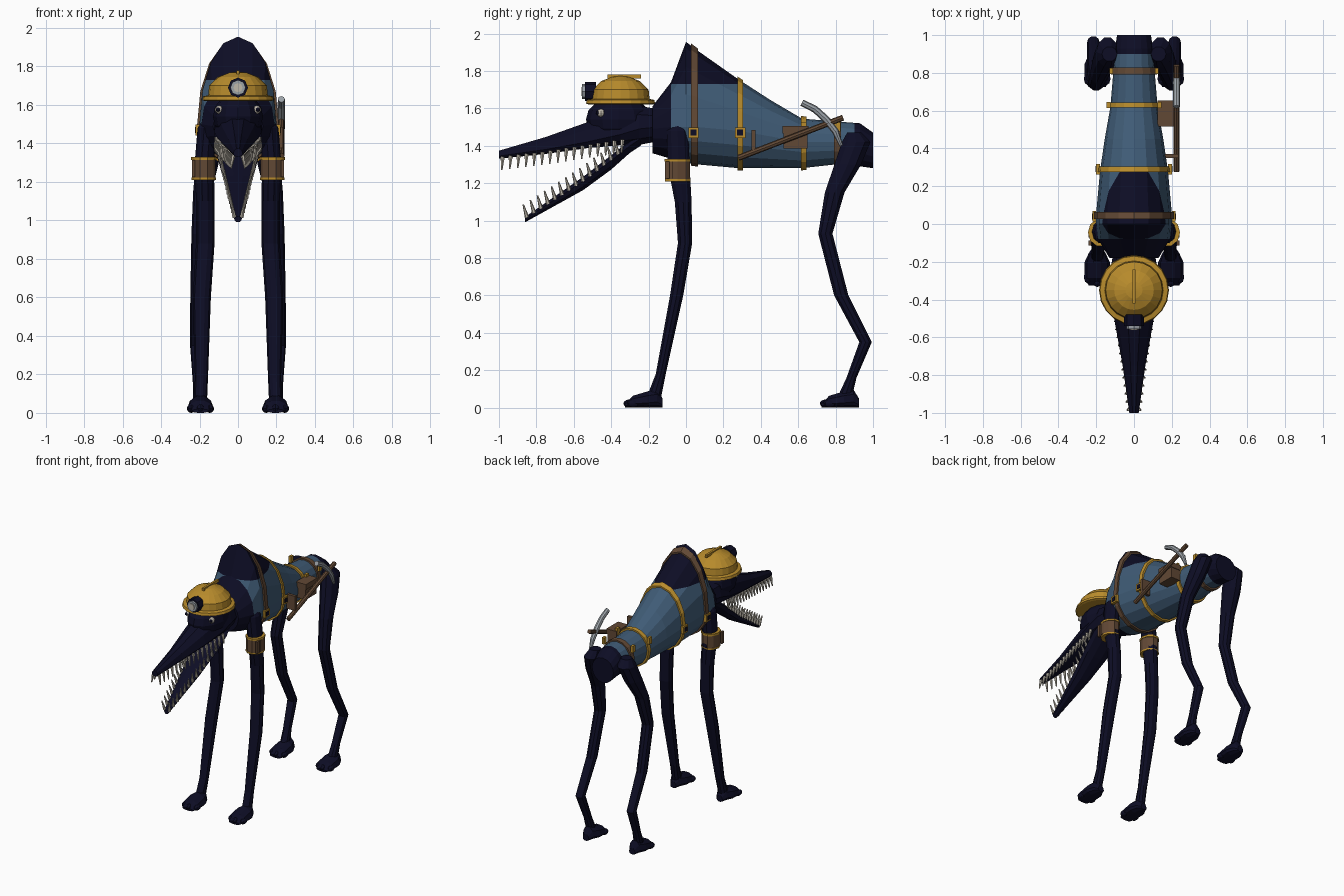
import bpy, bmesh
from math import sin, cos, pi
from mathutils import Vector

if "Cube" in bpy.data.objects:
    bpy.data.objects.remove(bpy.data.objects["Cube"], do_unlink=True)


def material(name, rgb):
    m = bpy.data.materials.new(name)
    m.use_nodes = True
    m.diffuse_color = (*rgb, 1)
    m.node_tree.nodes["Principled BSDF"].inputs["Base Color"].default_value = (*rgb, 1)
    return m


NAVY = material("dark navy hide", (0.004, 0.004, 0.018))
BLUE = material("slate blue vest", (0.05, 0.105, 0.18))
YELLOW = material("mustard yellow", (0.48, 0.26, 0.025))
BROWN = material("leather brown", (0.12, 0.065, 0.035))
STEEL = material("steel grey", (0.33, 0.36, 0.39))
BONE = material("bone white", (0.52, 0.48, 0.41))


def finish(name, bm, *mats):
    bmesh.ops.recalc_face_normals(bm, faces=bm.faces)
    mesh = bpy.data.meshes.new(name)
    bm.to_mesh(mesh)
    bm.free()
    for m in mats:
        mesh.materials.append(m)
    ob = bpy.data.objects.new(name, mesh)
    bpy.context.collection.objects.link(ob)
    return ob


def loft(rings, bm=None):
    """Skin a list of equal-sized rings and cap both ends."""
    bm = bm or bmesh.new()
    loops = [[bm.verts.new(p) for p in ring] for ring in rings]
    n = len(loops[0])
    for a, b in zip(loops, loops[1:]):
        for i in range(n):
            j = (i + 1) % n
            bm.faces.new((a[i], a[j], b[j], b[i]))
    bm.faces.new(loops[0])
    bm.faces.new(loops[-1])
    return bm


def y_ring(y, low, high, mid, half, x=0, n=16, grow=0):
    """Egg-shaped upright section, widest at height mid."""
    pts = []
    for i in range(n):
        a = 2 * pi * i / n
        tall = (high - mid if sin(a) > 0 else mid - low) + grow
        pts.append(Vector((x + (half + grow) * cos(a), y, mid + tall * sin(a))))
    return pts


def z_loft(name, stations, mat, n=10):
    rings = [[Vector((x + rx * cos(2 * pi * i / n), y + ry * sin(2 * pi * i / n), z))
              for i in range(n)] for x, y, z, rx, ry in stations]
    return finish(name, loft(rings), mat)


def add_beam(bm, a, b, r1, r2, n):
    a, b = Vector(a), Vector(b)
    turn = (b - a).to_track_quat('Z', 'Y')
    spokes = [turn @ Vector((cos(2 * pi * i / n), sin(2 * pi * i / n), 0)) for i in range(n)]
    loft([[a + s * r1 for s in spokes], [b + s * r2 for s in spokes]], bm)


def beam(name, a, b, r, mat, n=8, r2=None):
    bm = bmesh.new()
    add_beam(bm, a, b, r, r if r2 is None else r2, n)
    return finish(name, bm, mat)


def box(name, loc, size, mat):
    bm = bmesh.new()
    bmesh.ops.create_cube(bm, size=1)
    bmesh.ops.scale(bm, vec=size, verts=bm.verts)
    bmesh.ops.translate(bm, vec=loc, verts=bm.verts)
    return finish(name, bm, mat)


def ball(name, loc, size, mat, u=12, v=8):
    bm = bmesh.new()
    bmesh.ops.create_uvsphere(bm, u_segments=u, v_segments=v, radius=1)
    bmesh.ops.scale(bm, vec=size, verts=bm.verts)
    bmesh.ops.translate(bm, vec=loc, verts=bm.verts)
    return finish(name, bm, mat)


def blend(stations, y):
    """Interpolate a station list at y."""
    for p, q in zip(stations, stations[1:]):
        if p[0] <= y <= q[0]:
            t = (y - p[0]) / (q[0] - p[0])
            return [u + (v - u) * t for u, v in zip(p, q)]


# Torso with pointed hump; the vest is coloured by region
TORSO = [(-.18, 1.36, 1.61, 1.49, .13), (-.08, 1.33, 1.74, 1.5, .19), (0, 1.31, 1.955, 1.5, .2),
         (.06, 1.3, 1.91, 1.5, .2), (.28, 1.28, 1.755, 1.48, .18), (.45, 1.28, 1.645, 1.45, .155),
         (.62, 1.28, 1.545, 1.42, .125), (.8, 1.3, 1.53, 1.42, .11), (.93, 1.29, 1.52, 1.41, .1),
         (1, 1.28, 1.47, 1.38, .09)]
bm = loft([y_ring(*s) for s in TORSO])
for co, no in (((0, 0, 1.73), (0, 0, 1)), ((0, .9, 0), (0, 1, 0))):
    bmesh.ops.bisect_plane(bm, geom=bm.verts[:] + bm.edges[:] + bm.faces[:], plane_co=co, plane_no=no)
for f in bm.faces:
    c = f.calc_center_median()
    f.material_index = int(-.08 < c.y < .9 and (c.z < 1.73 or c.y > .28))
finish("torso", bm, NAVY, BLUE)

# Straps round the torso, with buckles on the front two
for label, y, half, mat in (("chest_strap", .045, .018, BROWN), ("belly_strap", .29, .014, YELLOW),
                            ("waist_strap", .63, .014, YELLOW), ("hip_strap", .81, .018, BROWN)):
    rings = [y_ring(*blend(TORSO, y + d), grow=.012) for d in (-half, half)]
    finish(label, loft(rings), mat)
for s, side in ((1, "left"), (-1, "right")):
    for y, x in ((.04, .21), (.29, .19)):
        box(f"{side}_buckle", (s * x, y, 1.47), (.02, .055, .055), YELLOW)
        box(f"{side}_buckle_hole", (s * (x + .009), y, 1.47), (.008, .032, .032), NAVY)
    for y, x in ((.63, .135), (.81, .12)):
        box(f"{side}_clasp", (s * x, y, 1.5), (.02, .03, .05), YELLOW)

# Head and jaws
ball("skull", (0, -.36, 1.54), (.13, .175, .125), NAVY)
UPPER = [(-1, 1.33, 1.375, 1.345, .025), (-.75, 1.355, 1.45, 1.38, .06), (-.53, 1.385, 1.53, 1.42, .1),
         (-.35, 1.4, 1.6, 1.46, .125), (-.25, 1.4, 1.62, 1.49, .125), (-.15, 1.42, 1.6, 1.5, .11)]
LOWER = [(-.86, .99, 1.02, 1.01, .02), (-.55, 1.16, 1.235, 1.21, .075), (-.4, 1.27, 1.35, 1.32, .105),
         (-.3, 1.36, 1.43, 1.4, .115), (-.24, 1.4, 1.48, 1.44, .1)]
for name, stations in (("upper_jaw", UPPER), ("lower_jaw", LOWER)):
    finish(name, loft([y_ring(*s, n=10) for s in stations]), NAVY)

# Teeth follow each jaw edge
for name, stations, first, last, count, drop in (("upper_teeth", UPPER, -.98, -.34, 16, -.06),
                                                 ("lower_teeth", LOWER, -.85, -.36, 14, .06)):
    bm = bmesh.new()
    for i in range(count):
        y = first + (last - first) * i / (count - 1)
        _, low, high, mid, half = blend(stations, y)
        for s in (1, -1):
            root = Vector((s * half * .88, y, (low + mid) / 2 if drop < 0 else mid))
            lean = -.005 if drop < 0 else -.02
            add_beam(bm, root, root + Vector((s * .012, lean, drop * 1.15)), .012, .004, 6)
    finish(name, bm, BONE)

# Eyes
for s, side in ((1, "left"), (-1, "right")):
    ball(f"{side}_eye", (s * .098, -.455, 1.575), (.022, .022, .022), BONE, 8, 6)
    ball(f"{side}_pupil", (s * .103, -.47, 1.576), (.012, .012, .012), NAVY, 8, 6)

# Hard hat with ridge and lamp
HAT = [(1.62, .17), (1.625, .185), (1.645, .18), (1.65, .155), (1.7, .15),
       (1.745, .105), (1.768, .045), (1.772, .01)]
z_loft("hard_hat", [(0, -.35, z, r, r) for z, r in HAT], YELLOW, 20)
box("hat_ridge", (0, -.33, 1.77), (.016, .18, .02), YELLOW)
beam("lamp_body", (0, -.48, 1.69), (0, -.54, 1.69), .052, NAVY)
beam("lamp_rim", (0, -.53, 1.69), (0, -.555, 1.69), .04, STEEL)
beam("lamp_lens", (0, -.55, 1.69), (0, -.56, 1.69), .024, BONE)

# Legs, paws and arm cuffs
FRONT = [(.15, -.04, 1.53, .03, .03), (.16, -.045, 1.48, .05, .06), (.175, -.04, 1.3, .05, .062),
         (.17, -.015, 1.1, .048, .047), (.17, -.005, .88, .048, .04), (.188, -.05, .6, .047, .037),
         (.19, -.135, .18, .034, .028), (.195, -.17, .06, .034, .04)]
REAR = [(.13, .9, 1.47, .04, .04), (.14, .91, 1.42, .06, .08), (.16, .865, 1.3, .06, .075),
        (.185, .795, 1.15, .048, .055), (.2, .745, .93, .042, .04), (.21, .83, .6, .038, .04),
        (.215, .96, .35, .034, .035), (.205, .885, .16, .03, .028), (.2, .85, .06, .034, .04)]
PAW = [(-.1, 0, .02, .01, .045), (-.06, 0, .065, .02, .068), (.02, 0, .09, .025, .068),
       (.07, 0, .1, .03, .045), (.1, 0, .05, .015, .025)]
for s, side in ((1, "left"), (-1, "right")):
    for part, path, paw_y in (("front", FRONT, -.225), ("rear", REAR, .825)):
        z_loft(f"{side}_{part}_leg", [(s * x, y, z, rx, ry) for x, y, z, rx, ry in path], NAVY)
        rings = [y_ring(paw_y + y, a, b, c, w, x=s * .195, n=10) for y, a, b, c, w in PAW]
        finish(f"{side}_{part}_paw", loft(rings), NAVY)
        for toe in (-.048, 0, .048):
            ball(f"{side}_{part}_toe", (s * .195 + toe, paw_y - .075 + abs(toe) * .4, .022),
                 (.023, .035, .022), NAVY, 8, 6)
    for label, lo, hi, grow, mat in (("cuff", 1.22, 1.32, .012, BROWN), ("cuff_top", 1.315, 1.33, .016, YELLOW),
                                     ("cuff_base", 1.21, 1.222, .014, YELLOW)):
        z_loft(f"{side}_{label}", [(s * .178, -.045, z, .05 + grow, .058 + grow) for z in (lo, hi)], mat)
    for y in (-.1, -.06):
        box(f"{side}_cuff_stud", (s * .232, y, 1.27), (.016, .025, .09), BROWN)

# Satchel, pick loop and pick on the left flank
box("satchel", (.165, .585, 1.44), (.08, .13, .11), BROWN)
box("satchel_flap", (.168, .585, 1.485), (.085, .14, .04), BROWN)
box("pick_loop", (.2, .36, 1.43), (.07, .022, .11), BROWN)
beam("pick_handle", (.225, .28, 1.335), (.225, .84, 1.55), .016, BROWN)
HEAD = [(.62, 1.63, .018), (.69, 1.595, .019), (.75, 1.54, .02), (.8, 1.475, .018), (.83, 1.4, .01)]
rings = []
for i, (y, z, r) in enumerate(HEAD):
    a, b = HEAD[max(i - 1, 0)], HEAD[min(i + 1, len(HEAD) - 1)]
    along = Vector((0, b[0] - a[0], b[1] - a[1])).normalized()
    side = along.cross(Vector((1, 0, 0)))
    rings.append([Vector((.225, y, z)) + Vector((r * cos(k * pi / 4), 0, 0)) + side * r * sin(k * pi / 4)
                  for k in range(8)])
finish("pick_head", loft(rings), STEEL)
